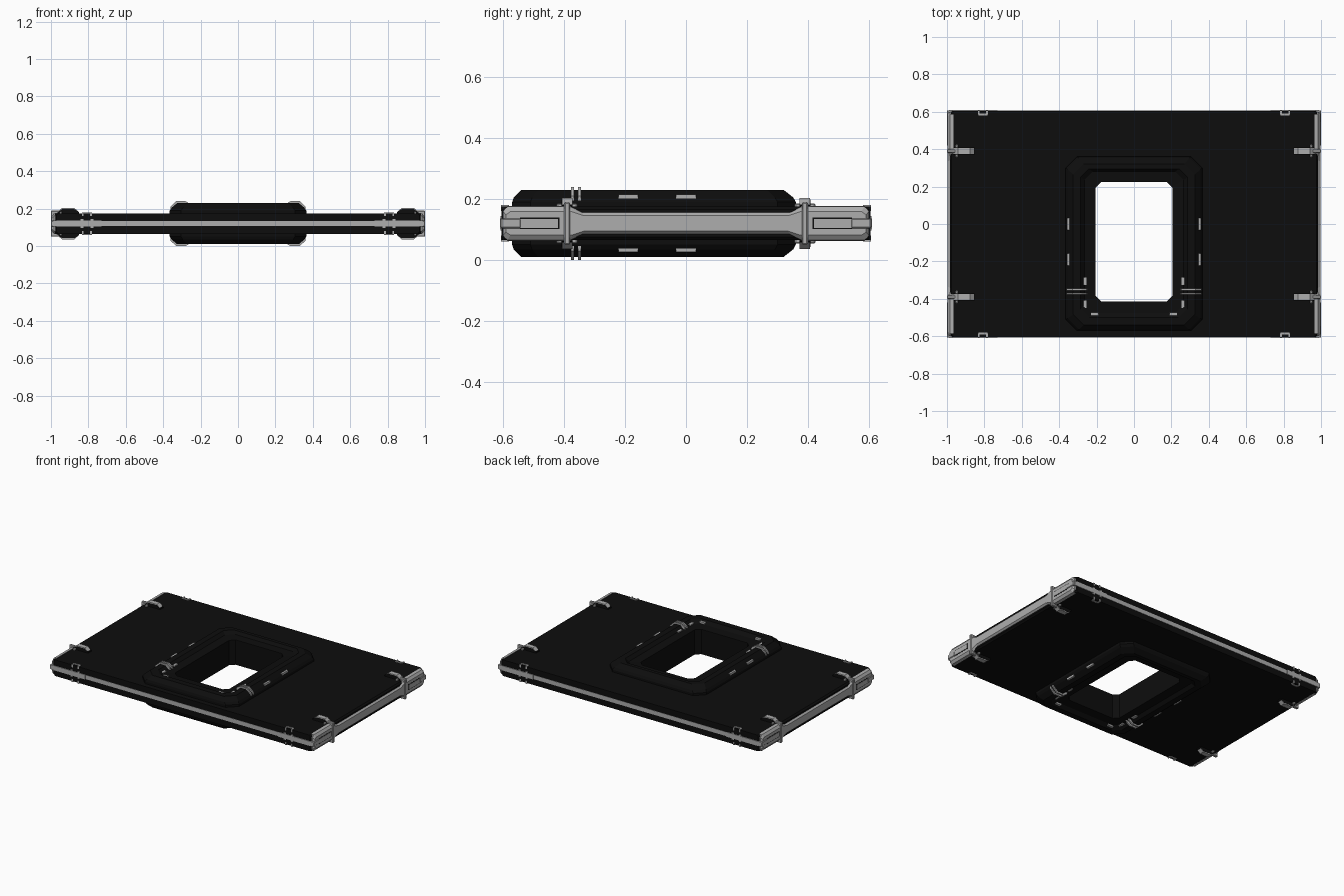
import bpy, bmesh

cube = bpy.data.objects.get("Cube")
if cube:
    bpy.data.objects.remove(cube, do_unlink=True)

MID = 0.12  # height of the symmetry plane


def material(name, value):
    m = bpy.data.materials.new(name)
    m.use_nodes = True
    colour = (value, value, value, 1)
    m.diffuse_color = colour
    m.node_tree.nodes["Principled BSDF"].inputs["Base Color"].default_value = colour
    return m


BLACK = material("matte black", 0.004)
GREY = material("light metal grey", 0.42)


def finish(bm, name, mat):
    bmesh.ops.recalc_face_normals(bm, faces=bm.faces)
    mesh = bpy.data.meshes.new(name)
    bm.to_mesh(mesh)
    bm.free()
    mesh.materials.append(mat)
    obj = bpy.data.objects.new(name, mesh)
    bpy.context.collection.objects.link(obj)
    return obj


def loft(name, loops, mat, closed=False):
    bm = bmesh.new()
    rings = [[bm.verts.new(p) for p in loop] for loop in loops]
    n = len(rings[0])
    pairs = list(zip(rings, rings[1:]))
    if closed:
        pairs.append((rings[-1], rings[0]))
    else:
        bm.faces.new(rings[0])
        bm.faces.new(rings[-1])
    for a, b in pairs:
        for i in range(n):
            j = (i + 1) % n
            bm.faces.new((a[i], a[j], b[j], b[i]))
    return finish(bm, name, mat)


def box(name, x, y, z, mat, bevel=0):
    """Box from (min, max) ranges, optionally chamfered."""
    bm = bmesh.new()
    bmesh.ops.create_cube(bm, size=1)
    for v in bm.verts:
        v.co = [r[0] if c < 0 else r[1] for c, r in zip(v.co, (x, y, z))]
    if bevel:
        bmesh.ops.bevel(bm, geom=list(bm.edges), offset=bevel, segments=1, affect='EDGES')
    return finish(bm, name, mat)


def span(centre, half):
    return (centre - half, centre + half)


def outline(hx, y0, y1, cut, z):
    """Rectangle with cut corners, lying flat at height z."""
    half = [(hx, y0 + cut), (hx, y1 - cut), (hx - cut, y1)]
    pts = [(hx - cut, y0)] + half
    pts += [(-x, y) for x, y in reversed(pts)]
    return [(x, y, z) for x, y in pts]


def ring_body(name, steps):
    """Symmetric ring: steps run from the outer waist to the inner waist."""
    upper = [outline(hx, y0, y1, c, MID + h) for hx, y0, y1, c, h in steps]
    lower = [outline(hx, y0, y1, c, MID - h) for hx, y0, y1, c, h in reversed(steps)]
    return loft(name, upper + lower, BLACK, closed=True)


# Main slab, open in the middle where the raised frame sits
ring_body("main_slab", [
    (0.985, -0.605, 0.605, 0.015, 0.045),
    (0.975, -0.605, 0.605, 0.015, 0.055),
    (0.30, -0.50, 0.29, 0.06, 0.055),
])

# Raised frame around the opening, stepped on both faces
ring_body("raised_frame", [
    (0.365, -0.57, 0.36, 0.06, 0.07),
    (0.355, -0.565, 0.352, 0.06, 0.085),
    (0.325, -0.54, 0.32, 0.055, 0.11),
    (0.285, -0.50, 0.295, 0.045, 0.11),
    (0.265, -0.475, 0.28, 0.045, 0.09),
    (0.205, -0.415, 0.225, 0.03, 0.085),
])

# Grey trim strips along the long edges, with thicker corner wraps
for sy, label in ((-1, "front"), (1, "back")):
    y = sorted((sy * 0.59, sy * 0.607))
    box(label + "_edge_strip", (-0.98, 0.98), y, span(MID, 0.014), GREY)
    for sx, side in ((1, "left"), (-1, "right")):
        y = sorted((sy * 0.59, sy * 0.61))
        box(f"{label}_{side}_corner_wrap", sorted((sx * 0.73, sx * 0.99)), y,
            span(MID, 0.016), GREY)


def end_section(x, spread, reach):
    """Dumbbell-shaped section of the end rail, wider at the corners."""
    top = [(-0.6, 0.04), (-0.585, 0.055), (-0.38, 0.055), (-0.34, 0.036)]
    top += [(-y, h) for y, h in reversed(top)]
    pts = [(y, h) for y, h in top] + [(y, -h) for y, h in reversed(top)]
    return [(x, y * reach, MID + h * spread) for y, h in pts]


for sx, side in ((1, "left"), (-1, "right")):
    # End rail with chamfered outer face
    loft(side + "_end_rail", [
        end_section(sx * 0.965, 1.05, 1),
        end_section(sx * 0.984, 1, 1),
        end_section(sx * 0.996, 0.7, 0.985),
    ], GREY)

    for sy, label in ((-1, "front"), (1, "back")):
        name = f"{label}_{side}"
        # Corner tab and the inset dark line behind it on the end rail
        box(name + "_corner_tab", sorted((sx * 0.96, sx * 1.0)),
            sorted((sy * 0.54, sy * 0.608)), span(MID, 0.016), GREY, 0.004)
        box(name + "_tab_shadow_gap", sorted((sx * 0.99, sx * 0.997)),
            sorted((sy * 0.415, sy * 0.545)), span(MID, 0.019), BLACK)
        box(name + "_sliding_latch", sorted((sx * 0.985, sx * 0.999)),
            sorted((sy * 0.42, sy * 0.545)), span(MID, 0.015), GREY)

        # Clamp: upright strap on the end, with a hooked arm on each face
        yc = sy * 0.39
        box(name + "_clamp_strap", sorted((sx * 0.95, sx * 1.0)), span(yc, 0.010),
            span(MID, 0.07), GREY, 0.004)
        box(name + "_clamp_collar", sorted((sx * 0.94, sx * 0.955)), span(yc, 0.034),
            span(MID, 0.066), GREY, 0.004)
        for sz, face in ((1, "upper"), (-1, "lower")):
            sec = [(0.85, 0.05), (0.85, 0.062), (0.875, 0.078),
                   (0.94, 0.078), (0.965, 0.06), (0.965, 0.05)]
            loft(f"{name}_{face}_clamp_body",
                 [[(sx * x, yc + d, MID + sz * h) for x, h in sec]
                  for d in (-0.018, 0.018)], BLACK)
            sec = [(0.855, 0.066), (0.876, 0.084), (0.94, 0.084), (0.967, 0.062),
                   (0.94, 0.076), (0.876, 0.076)]
            loft(f"{name}_{face}_clamp_arm",
                 [[(sx * x, yc + d, MID + sz * h) for x, h in sec]
                  for d in (-0.017, 0.017)], GREY)

            # U-shaped bracket on the long edge
            z = sorted((MID + sz * 0.04, MID + sz * 0.06))
            for k, xc in enumerate((0.785, 0.83)):
                box(f"{name}_{face}_bracket_leg_{k}", span(sx * xc, 0.005),
                    sorted((sy * 0.585, sy * 0.607)), z, GREY)
            box(f"{name}_{face}_bracket_bar", span(sx * 0.8075, 0.025),
                sorted((sy * 0.58, sy * 0.592)), z, GREY)
        for k, xc in enumerate((0.78, 0.835)):
            box(f"{name}_bracket_foot_{k}", span(sx * xc, 0.008),
                sorted((sy * 0.59, sy * 0.609)), span(MID, 0.024), GREY)

    for sz, face in ((1, "upper"), (-1, "lower")):
        name = f"{side}_{face}"
        # Twin hinge straps crossing the frame
        for k, yc in enumerate((-0.373, -0.35)):
            sec = [(0.245, 0.08), (0.255, 0.105), (0.28, 0.12), (0.33, 0.12),
                   (0.362, 0.09), (0.362, 0.07)]
            loft(f"{name}_hinge_strap_{k}",
                 [[(sx * x, yc + d, MID + sz * h) for x, h in sec]
                  for d in (-0.005, 0.005)], GREY)
        # Small metal tabs set into the frame: x, y, half width, half length, height
        tabs = [(0.348, 0.0, 0.009, 0.032, 0.094), (0.348, -0.19, 0.009, 0.032, 0.094),
                (0.262, -0.305, 0.009, 0.02, 0.096), (0.262, -0.43, 0.009, 0.02, 0.096),
                (0.21, -0.485, 0.02, 0.011, 0.102)]
        for k, (x, y, hx, hy, h) in enumerate(tabs):
            box(f"{name}_frame_tab_{k}", span(sx * x, hx), span(y, hy),
                sorted((MID + sz * 0.07, MID + sz * h)), GREY)
